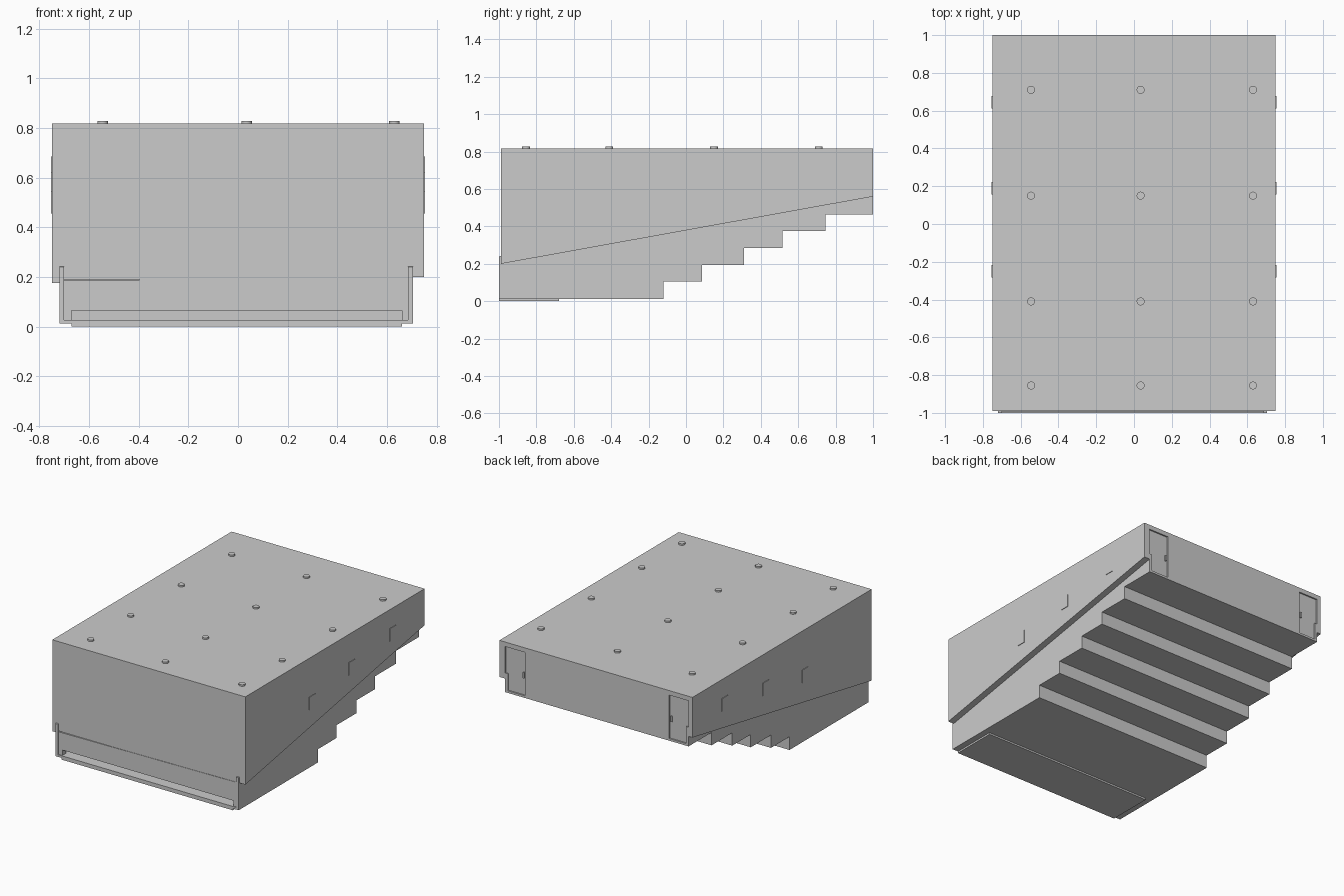
import bpy, bmesh
from mathutils import Vector

if "Cube" in bpy.data.objects:
    bpy.data.objects.remove(bpy.data.objects["Cube"])


def prism(name, pts, lo, hi, axis):
    """Extrude a closed outline: axis 'x' uses (y, z) points, axis 'y' uses (x, z) points."""
    bm = bmesh.new()
    if axis == 'x':
        vs = [bm.verts.new((lo, a, b)) for a, b in pts]
        move = Vector((hi - lo, 0, 0))
    else:
        vs = [bm.verts.new((a, lo, b)) for a, b in pts]
        move = Vector((0, hi - lo, 0))
    face = bm.faces.new(vs)
    ext = bmesh.ops.extrude_face_region(bm, geom=[face])
    bmesh.ops.translate(bm, vec=move,
                        verts=[g for g in ext['geom'] if isinstance(g, bmesh.types.BMVert)])
    bmesh.ops.recalc_face_normals(bm, faces=bm.faces)
    me = bpy.data.meshes.new(name)
    bm.to_mesh(me)
    bm.free()
    ob = bpy.data.objects.new(name, me)
    bpy.context.collection.objects.link(ob)
    return ob


def box(name, x0, x1, y0, y1, z0, z1):
    return prism(name, [(y0, z0), (y1, z0), (y1, z1), (y0, z1)], x0, x1, 'x')


LEFT, RIGHT, TOP = -0.72, 0.705, 0.815

# stepped seating floor: underside outline, then the same line shifted up and forward
step_y = [-0.12, 0.085, 0.31, 0.515, 0.745]
under = [(-1.0, 0.012)]
z = 0.012
for i, y in enumerate(step_y):
    under.append((y, z))
    z = 0.105 + 0.09 * i
    under.append((y, z))
under.append((1.0, z))
T = 0.015
over = [(y - T, z + T) for y, z in under]
over[0] = (-1.0, 0.012 + T)
over[-1] = (1.0, z + T)
prism("stepped_floor", under + over[::-1], LEFT, RIGHT, 'x')

# lower side walls between the steps and the sloping wall line
lower = under + [(1.0, 0.60), (-1.0, 0.24)]
prism("lower_wall_left", lower, LEFT, LEFT + 0.02, 'x')
prism("lower_wall_right", lower, RIGHT - 0.02, RIGHT, 'x')

# upper side walls with sloping lower edge
prism("upper_wall_right", [(-0.99, 0.20), (1, 0.56), (1, TOP), (-0.99, TOP)], RIGHT, 0.75, 'x')
prism("upper_wall_left", [(-0.99, 0.175), (1, 0.535), (1, TOP), (-0.99, TOP)], -0.75, LEFT, 'x')

# ceiling
box("ceiling", -0.75, 0.75, -0.99, 1, TOP - 0.03, TOP + 0.002)

# front wall: upper sheet and lower sheet with the stage slot
box("front_wall", LEFT, RIGHT, -0.99, -0.95, 0.19, TOP)
prism("front_lower_wall",
      [(LEFT, 0.012), (-0.67, 0.012), (-0.67, 0.065), (0.66, 0.065), (0.66, 0.012),
       (RIGHT, 0.012), (RIGHT, 0.20), (LEFT, 0.185)], -0.993, -0.95, 'y')
box("stage_back", LEFT + 0.02, RIGHT - 0.02, -0.78, -0.76, 0.02, 0.18)
box("stage_top", LEFT + 0.02, RIGHT - 0.02, -0.95, -0.76, 0.16, 0.18)
box("stage_base_plate", -0.67, 0.66, -1.0, -0.68, 0.0, 0.02)

# back wall with a door at each end
box("back_wall", -0.57, 0.55, 0.96, 1, 0.47, TOP)
for side, x0, x1, hx in (("left", LEFT, -0.57, -0.585), ("right", 0.55, RIGHT, 0.565)):
    box("back_door_" + side, x0, x1, 0.96, 0.99, 0.47, TOP)
    box("door_handle_" + side, hx - 0.005, hx + 0.005, 0.985, 1.0, 0.60, 0.64)

# wall lamps, stepping up along both sides
for i, (y, zc) in enumerate([(-0.25, 0.50), (0.19, 0.575), (0.645, 0.64)]):
    for side, x0, x1 in (("left", -0.754, -0.70), ("right", 0.69, 0.754)):
        box(f"wall_lamp_{side}_{i}", x0, x1, y - 0.033, y + 0.033, zc - 0.045, zc + 0.045)

# ceiling lamps
for x in (-0.545, 0.035, 0.63):
    for y in (-0.855, -0.41, 0.15, 0.71):
        bpy.ops.mesh.primitive_cylinder_add(vertices=24, radius=0.021, depth=0.05,
                                            location=(x, y, 0.803))
        bpy.context.object.name = "ceiling_lamp"
        bpy.ops.object.shade_smooth_by_angle()
